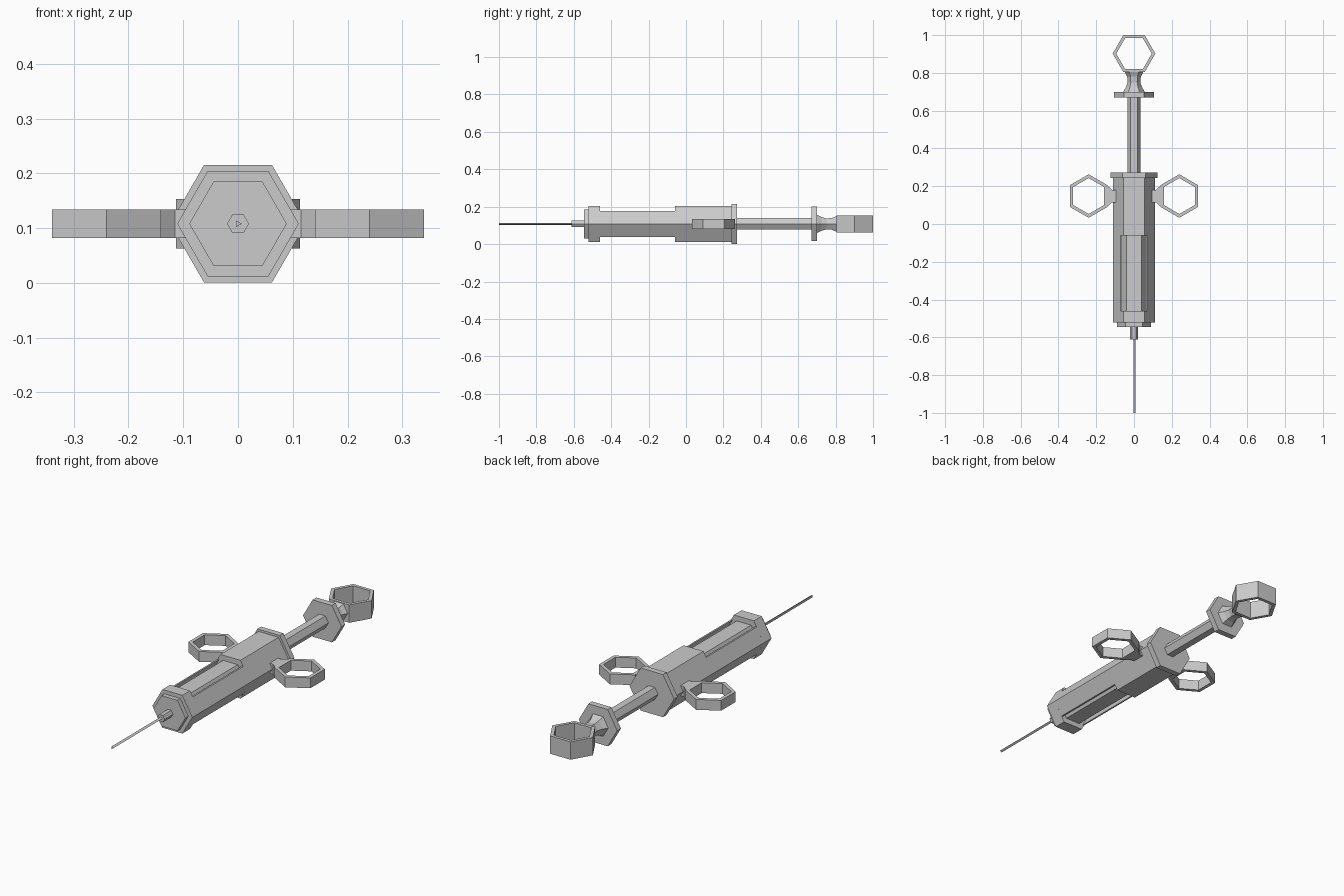
import bpy, bmesh
from math import cos, sin, pi
from mathutils import Vector

cube = bpy.data.objects.get("Cube")
if cube:
    bpy.data.objects.remove(cube)

AXIS_Z = 0.108  # height of the syringe's long axis

steel = bpy.data.materials.new("grey steel")
GREY = (0.6, 0.6, 0.6, 1)
steel.diffuse_color = GREY
steel.use_nodes = True
steel.node_tree.nodes["Principled BSDF"].inputs["Base Color"].default_value = GREY


def finish(name, bm):
    bmesh.ops.recalc_face_normals(bm, faces=bm.faces)
    mesh = bpy.data.meshes.new(name)
    bm.to_mesh(mesh)
    bm.free()
    mesh.materials.append(steel)
    obj = bpy.data.objects.new(name, mesh)
    obj.location.z = AXIS_Z
    bpy.context.collection.objects.link(obj)
    return obj


def ngon(radius, sides=6, turn=0.0):
    return [(radius * cos(turn + 2 * pi * i / sides),
             radius * sin(turn + 2 * pi * i / sides)) for i in range(sides)]


def lathe(name, stations, sides=6):
    """Loft polygon sections (y, radius) along the long axis."""
    bm = bmesh.new()
    loops = [[bm.verts.new((x, y, z)) for x, z in ngon(r, sides)]
             for y, r in stations]
    for a, b in zip(loops, loops[1:]):
        for i in range(sides):
            j = (i + 1) % sides
            bm.faces.new((a[i], a[j], b[j], b[i]))
    bm.faces.new(loops[0])
    bm.faces.new(loops[-1])
    return finish(name, bm)


def extrude(name, points, offset):
    """Extrude a closed outline of 3D points by an offset."""
    bm = bmesh.new()
    face = bm.faces.new([bm.verts.new(p) for p in points])
    new = bmesh.ops.extrude_face_region(bm, geom=[face], use_keep_orig=True)
    moved = [v for v in new["geom"] if isinstance(v, bmesh.types.BMVert)]
    bmesh.ops.translate(bm, verts=moved, vec=Vector(offset))
    return finish(name, bm)


def ring(name, cx, cy, outer, inner, half, turn):
    """Upright hexagonal finger ring."""
    bm = bmesh.new()
    section = [(outer, -half), (outer, half), (inner, half), (inner, -half)]
    loops = [[bm.verts.new((cx + x, cy + y, z)) for x, y in ngon(r, 6, turn)]
             for r, z in section]
    for k in range(4):
        a, b = loops[k], loops[(k + 1) % 4]
        for i in range(6):
            j = (i + 1) % 6
            bm.faces.new((a[i], a[j], b[j], b[i]))
    return finish(name, bm)


# Needle and nose
lathe("needle", [(-1.0, 0.007), (-0.61, 0.007)], 3)
lathe("needle_hub", [(-0.612, 0.02), (-0.54, 0.02)])
lathe("barrel_nose", [(-0.545, 0.089), (-0.52, 0.089)])

# Barrel: solid ends, inner tube, and side walls framing the open slots
lathe("barrel_front", [(-0.522, 0.111), (-0.46, 0.111)])
lathe("barrel_rear", [(-0.06, 0.111), (0.25, 0.111)])
lathe("inner_tube", [(-0.47, 0.081), (-0.05, 0.081)])
lathe("barrel_flange", [(0.243, 0.124), (0.272, 0.124)])

# Plunger with its disc and waisted neck
lathe("plunger_rod", [(0.26, 0.035), (0.68, 0.035)])
lathe("plunger_disc", [(0.67, 0.107), (0.7, 0.107)])
lathe("plunger_neck", [(0.695, 0.06), (0.725, 0.042), (0.75, 0.034),
                       (0.78, 0.036), (0.808, 0.05)])
ring("thumb_ring", 0, 0.902, 0.113, 0.094, 0.045, 0)

# Mirrored parts: slot walls, finger rings and their brackets
SLOT = 0.069
for side, s in (("left", 1), ("right", -1)):
    wall = [(0.071, SLOT), (0.111, 0), (0.071, -SLOT),
            (0.063, -SLOT), (0.103, 0), (0.063, SLOT)]
    extrude(side + "_barrel_wall", [(s * x, -0.46, z) for x, z in wall],
            (0, 0.4, 0))
    ring(side + "_finger_ring", s * 0.24, 0.148, 0.115, 0.095, 0.026, pi / 6)
    bracket = [(0.09, 0.115), (0.115, 0.115), (0.142, 0.092),
               (0.142, 0.204), (0.115, 0.181), (0.09, 0.181)]
    extrude(side + "_ring_bracket", [(s * x, y, -0.026) for x, y in bracket],
            (0, 0, 0.052))
